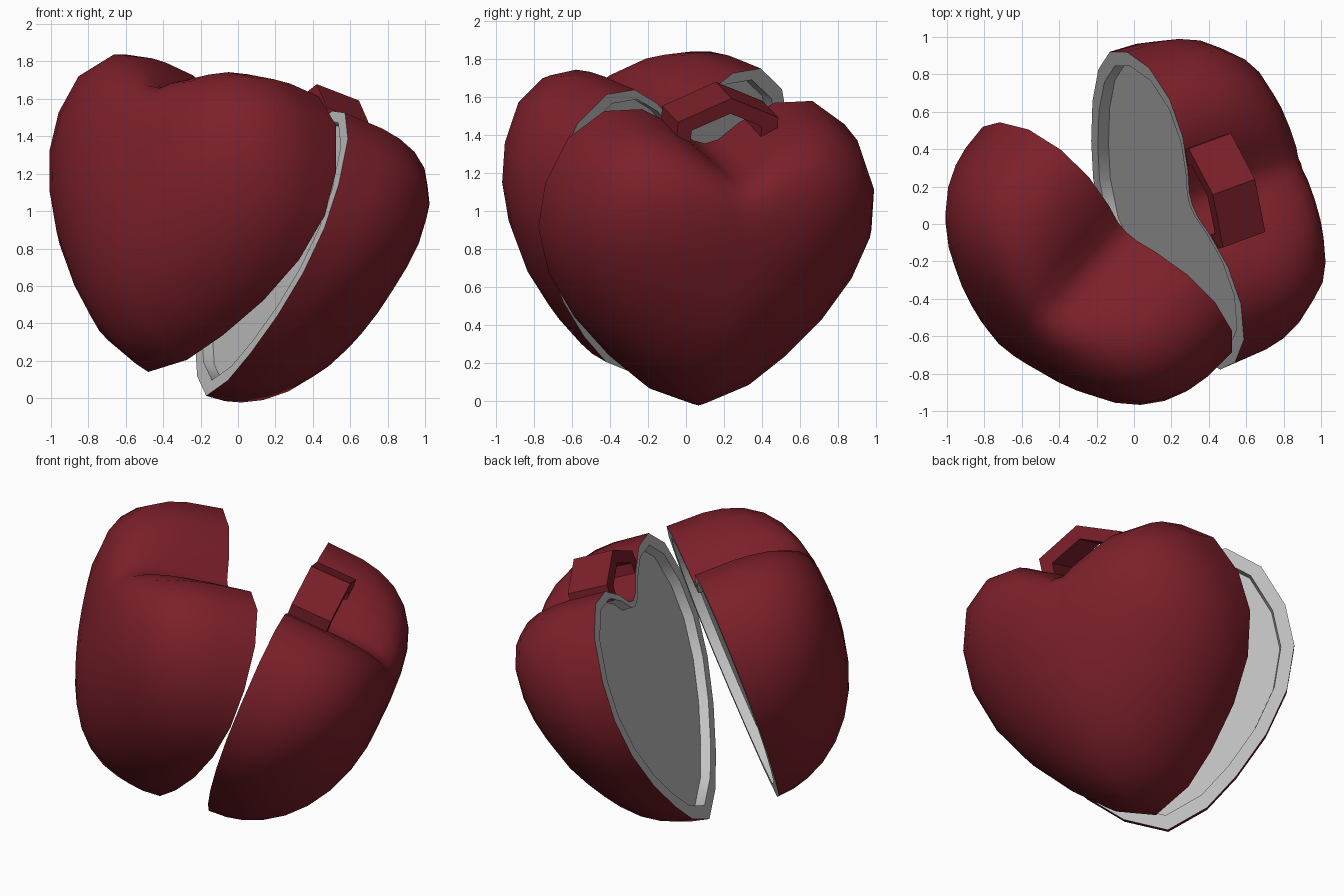
import bpy, bmesh, math
from mathutils import Vector, Matrix

if "Cube" in bpy.data.objects:
    bpy.data.objects.remove(bpy.data.objects["Cube"])


def material(name, rgb):
    m = bpy.data.materials.new(name)
    m.diffuse_color = (*rgb, 1)
    m.use_nodes = True
    m.node_tree.nodes["Principled BSDF"].inputs["Base Color"].default_value = m.diffuse_color
    return m


RED = material("dark red", (0.2, 0.014, 0.023))
GREY = material("light grey", (0.55, 0.55, 0.55))

# Half of the heart outline: (sideways, height above tip)
HALF = [(0, 0), (.25, .1), (.45, .265), (.66, .49), (.82, .74), (.9, 1.0),
        (.88, 1.25), (.77, 1.5), (.58, 1.64), (.37, 1.64), (.18, 1.54), (.07, 1.45), (0, 1.43)]
OUTLINE = HALF + [(-w, u) for w, u in HALF[-2:0:-1]]
MID, DEPTH = 1.0, 0.73


def frame(tip, up, normal):
    """Local x = sideways, y = up the heart, z = out of the cut face."""
    n = Vector(normal).normalized()
    u = Vector(up)
    u = (u - n * u.dot(n)).normalized()
    m = Matrix((u.cross(n), u, n)).transposed().to_4x4()
    m.translation = Vector(tip)
    return m


def finish(bm, name, mats, matrix, angle):
    bmesh.ops.recalc_face_normals(bm, faces=bm.faces)
    me = bpy.data.meshes.new(name)
    bm.to_mesh(me)
    bm.free()
    me.transform(matrix)
    for m in mats:
        me.materials.append(m)
    ob = bpy.data.objects.new(name, me)
    bpy.context.collection.objects.link(ob)
    bpy.context.view_layer.objects.active = ob
    ob.select_set(True)
    bpy.ops.object.shade_smooth_by_angle(angle=math.radians(angle))
    ob.select_set(False)
    return ob


def heart_half(name, matrix):
    bm = bmesh.new()

    def ring(r, z=None):
        pts = []
        for w, u in OUTLINE:
            # the cleft fades out toward the top of the dome
            fill = .5 * max(0, 1 - abs(w) / .45) if u > MID and z is None else 0
            # the lobes are fuller than the pointed lower part
            p = 2.05 + .25 * min(1, u) + .75 * min(1, max(0, (u - .9) / .6))
            depth = -DEPTH * max(0, 1 - r ** p) ** (1 / p) if z is None else z
            pts.append(bm.verts.new((w * r, MID + (u - MID) * r + fill * r * (1 - r), depth)))
        return pts

    def bridge(a, b, mat):
        n = len(a)
        for i in range(n):
            f = bm.faces.new((a[i], a[(i + 1) % n], b[(i + 1) % n], b[i]))
            f.material_index = mat

    # domed shell
    rim = prev = ring(1)
    for r in (.99, .965, .91, .82, .7, .55, .38, .2):
        cur = ring(r)
        bridge(prev, cur, 0)
        prev = cur
    top = bm.verts.new((0, MID, -DEPTH))
    for i in range(len(prev)):
        bm.faces.new((prev[i], prev[(i + 1) % len(prev)], top))

    # flat rim with a recessed floor
    prev = rim
    for r, z in ((.91, 0), (.90, -.06), (.87, -.06)):
        cur = ring(r, z)
        bridge(prev, cur, 1)
        prev = cur
    bm.faces.new(prev).material_index = 1
    return finish(bm, name, (RED, GREY), matrix, 55)


def bail(name, matrix):
    # six-sided hanging loop, its lower part sunk into the cleft
    outer = [(.26, 1.53), (.26, 1.655), (-.03, 1.775), (-.3, 1.655), (-.3, 1.55)]
    inner = [(.18, 1.5), (.18, 1.605), (-.03, 1.69), (-.21, 1.61), (-.21, 1.53)]
    bm = bmesh.new()
    front, back = ([[bm.verts.new((w, u, z)) for w, u in p] for p in (outer, inner)]
                   for z in (-.005, -.26))
    (fo, fi), (bo, bi) = front, back
    for i in range(4):
        for a, b in ((fo, fi), (bo, bi), (fo, bo), (fi, bi)):
            bm.faces.new((a[i], a[i + 1], b[i + 1], b[i]))
    for i in (0, 4):
        bm.faces.new((fo[i], fi[i], bi[i], bo[i]))
    return finish(bm, name, (RED,), matrix, 20)


right = frame((-.17, 0, .012), (.34, .073, .9375), (-.883, -.324, .341))
left = frame((-.48, -.26, .14), (.30, .144, .943), (.638, .699, -.321))
heart_half("right_heart_half", right)
heart_half("left_heart_half", left)
bail("hanging_loop", right)
